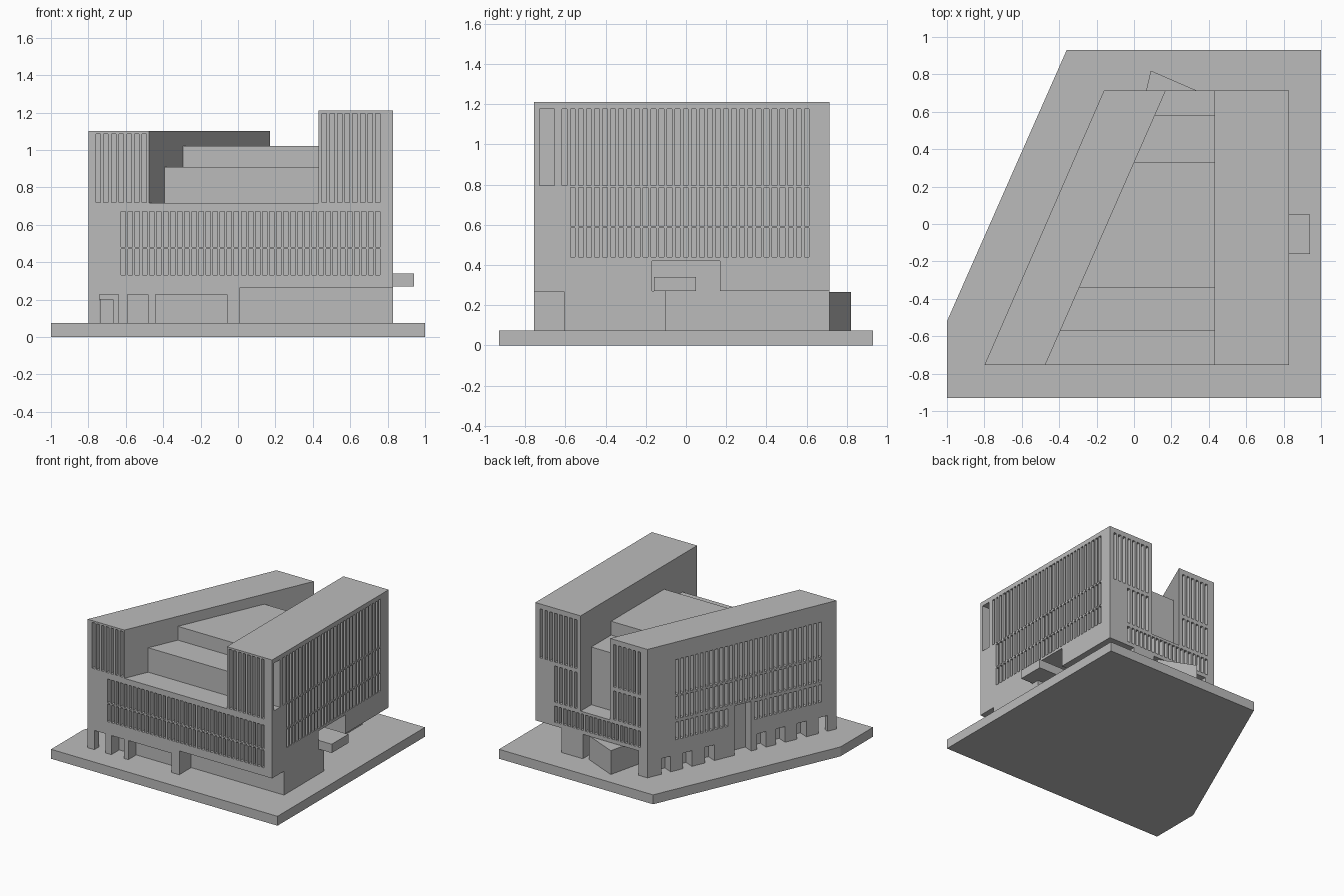
import bpy, bmesh
from mathutils import Vector

cube = bpy.data.objects.get("Cube")
if cube:
    bpy.data.objects.remove(cube)

concrete = bpy.data.materials.new("light_grey")
concrete.use_nodes = True
GREY = (0.5, 0.5, 0.5, 1)
concrete.diffuse_color = GREY
concrete.node_tree.nodes["Principled BSDF"].inputs["Base Color"].default_value = GREY


def make(name, bm):
    bmesh.ops.recalc_face_normals(bm, faces=bm.faces)
    mesh = bpy.data.meshes.new(name)
    bm.to_mesh(mesh)
    bm.free()
    mesh.materials.append(concrete)
    obj = bpy.data.objects.new(name, mesh)
    bpy.context.scene.collection.objects.link(obj)
    return obj


def loft(bm, ring_a, ring_b):
    """Closed solid between two matching rings of points."""
    a = [bm.verts.new(p) for p in ring_a]
    b = [bm.verts.new(p) for p in ring_b]
    bm.faces.new(a)
    bm.faces.new(b)
    for i in range(len(a)):
        j = (i + 1) % len(a)
        bm.faces.new((a[i], a[j], b[j], b[i]))


def prism(name, outline, z0, z1):
    bm = bmesh.new()
    loft(bm, [(x, y, z0) for x, y in outline], [(x, y, z1) for x, y in outline])
    return make(name, bm)


def block(name, x0, x1, y0, y1, z0, z1):
    return prism(name, [(x0, y0), (x1, y0), (x1, y1), (x0, y1)], z0, z1)


class Wall:
    """A wall seen along its run; collects boxes that are cut into it."""

    def __init__(self, start, end):
        self.start = Vector(start)
        self.run = (Vector(end) - self.start).normalized()
        self.out = Vector((self.run.y, -self.run.x))
        self.bm = bmesh.new()

    def slot(self, s0, s1, z0, z1, depth=0.04):
        ring = []
        for s, d in ((s0, 0.03), (s1, 0.03), (s1, -depth), (s0, -depth)):
            ring.append(self.start + self.run * s + self.out * d)
        loft(self.bm, [(p.x, p.y, z0) for p in ring], [(p.x, p.y, z1) for p in ring])

    def row(self, s0, s1, count, z0, z1, skip=(9, 9)):
        width = 0.024
        step = (s1 - s0 - width) / (count - 1)
        for i in range(count):
            s = s0 + i * step
            if not skip[0] < s + width / 2 < skip[1]:
                self.slot(s, s + width, z0, z1)


def cut(target, cutter):
    cutter.hide_render = True
    mod = target.modifiers.new("cut", "BOOLEAN")
    mod.operation = "DIFFERENCE"
    mod.solver = "EXACT"
    mod.object = cutter
    bpy.context.view_layer.objects.active = target
    bpy.ops.object.modifier_apply(modifier=mod.name)
    bpy.data.objects.remove(cutter)


# Main corners of the plan
FRONT, BACK, RIGHT, COURT = -0.755, 0.715, 0.83, 0.43
FL, FR, BR, BL = (-0.8, FRONT), (RIGHT, FRONT), (RIGHT, BACK), (-0.16, BACK)

# Ground slab
prism("ground_slab", [(-1, -0.93), (1, -0.93), (1, 0.93), (-0.36, 0.93), (-1, -0.52)], 0, 0.075)

# Building mass, lowered left of the tall wing
building = prism("building", [FL, FR, BR, BL], 0.075, 1.21)
cut(building, block("roof_cut", -1, COURT, -1, 1, 1.1, 1.4))

# Stepped terraces between the two wings
steps = [(-0.9, 1.4), (-0.9, 0.715), (-0.57, 0.715), (-0.57, 0.91), (-0.34, 0.91), (-0.34, 1.02),
         (0.33, 1.02), (0.33, 0.91), (0.58, 0.91), (0.58, 0.45), (0.9, 0.45), (0.9, 1.4)]
bm = bmesh.new()
loft(bm, [(-0.475 + 0.439 * (y - FRONT), y, z) for y, z in steps], [(COURT, y, z) for y, z in steps])
cut(building, make("terrace_cut", bm))

# Undercuts of the ground floor
cut(building, block("front_recess", 0.01, 1, -1, -0.605, 0, 0.265))
side = [(-0.1, 0), (0.9, 0), (0.9, 0.27), (0.17, 0.27), (0.17, 0.42), (-0.17, 0.42), (-0.17, 0.27), (-0.1, 0.27)]
bm = bmesh.new()
loft(bm, [(0.6, y, z) for y, z in side], [(1, y, z) for y, z in side])
cut(building, make("side_recess", bm))
cut(building, block("back_recess", -0.08, 0.41, 0.48, 1, 0, 0.27))

# Front windows and doors
front = Wall(FL, FR)
for z0, z1 in ((0.33, 0.47), (0.48, 0.67)):
    front.row(0.175, 1.56, 37, z0, z1)
front.row(0.04, 0.312, 7, 0.72, 1.085)
front.row(1.25, 1.56, 8, 0.72, 1.195)
for s0, s1 in ((0.06, 0.16), (0.21, 0.32), (0.36, 0.74)):
    front.slot(s0, s1, 0, 0.228, 0.1)
cut(building, make("front_openings", front.bm))

# Right side windows, with one wide bay near the front
right = Wall(FR, BR)
for z0, z1 in ((0.44, 0.585), (0.595, 0.785)):
    right.row(0.18, 1.368, 30, z0, z1)
right.row(0.139, 1.368, 31, 0.795, 1.175)
right.slot(0.025, 0.1, 0.795, 1.175, 0.06)
cut(building, make("right_openings", right.bm))

# Back windows
back = Wall(BR, BL)
back.row(0.04, 0.37, 8, 0.78, 1.17)
back.row(0.17, 0.37, 5, 0.46, 0.75)
back.row(0.69, 0.93, 6, 0.72, 1.06)
back.row(0.69, 0.93, 6, 0.46, 0.69)
back.row(0.17, 0.93, 20, 0.3, 0.43)
cut(building, make("back_openings", back.bm))

# Slanted wall windows, doors and tall entrance, measured from the back
slant = Wall(BL, FL)
slant.row(0.24, 1.475, 30, 0.68, 0.96)
slant.row(0.24, 1.475, 30, 0.485, 0.665)
slant.row(0.24, 1.475, 30, 0.32, 0.46, skip=(0.71, 0.91))
slant.slot(0.74, 0.88, 0, 0.47, 0.08)
for s in (0.12, 0.3, 0.49, 0.93, 1.09, 1.27, 1.45):
    slant.slot(s, s + 0.077, 0, 0.2, 0.08)
cut(building, make("slant_openings", slant.bm))

# Side balcony box and angled rear entrance
block("side_balcony", 0.58, 0.94, -0.16, 0.05, 0.27, 0.34)
prism("rear_entrance", [(0.09, 0.82), (0.015, 0.505), (0.29, 0.385), (0.366, 0.7)], 0.075, 0.265)
